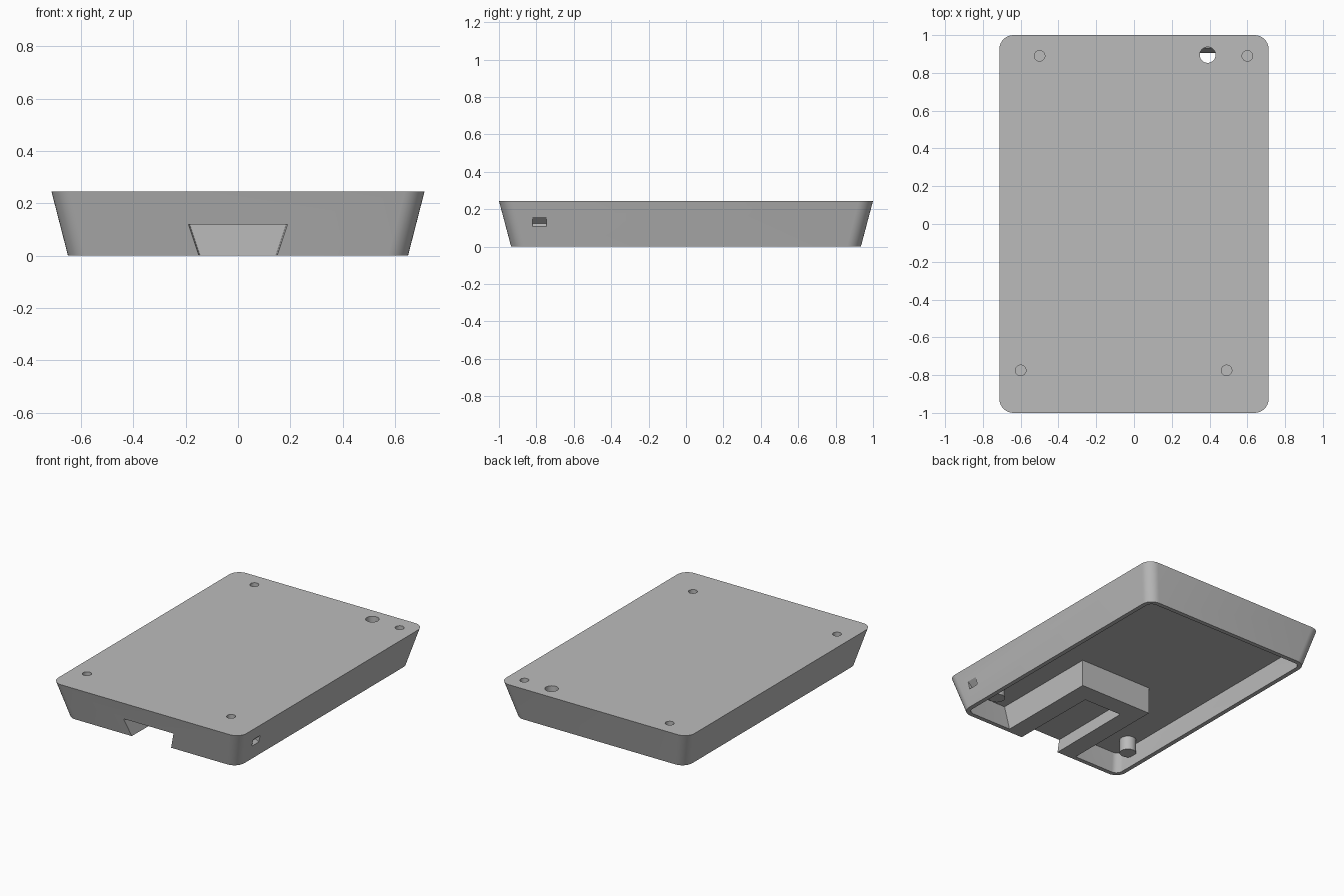
import bpy, bmesh, math

if "Cube" in bpy.data.objects:
    bpy.data.objects.remove(bpy.data.objects["Cube"])

TOP, CEILING, WALL = 0.245, 0.185, 0.03


def loft(name, lower, upper):
    """Closed solid between two matching rings of points."""
    bm = bmesh.new()
    a = [bm.verts.new(p) for p in lower]
    b = [bm.verts.new(p) for p in upper]
    n = len(a)
    for i in range(n):
        j = (i + 1) % n
        bm.faces.new((a[i], a[j], b[j], b[i]))
    bm.faces.new(a[::-1])
    bm.faces.new(b)
    bmesh.ops.recalc_face_normals(bm, faces=bm.faces)
    mesh = bpy.data.meshes.new(name)
    bm.to_mesh(mesh)
    bm.free()
    obj = bpy.data.objects.new(name, mesh)
    bpy.context.collection.objects.link(obj)
    return obj


def rounded_ring(z, inset=0.0, radius=0.075, steps=8):
    """Rounded rectangle of the drafted outer wall at height z."""
    t = z / TOP
    hx = 0.65 + 0.063 * t - inset
    hy = 0.935 + 0.065 * t - inset
    r = radius - inset
    ring = []
    for q, (sx, sy) in enumerate(((1, 1), (-1, 1), (-1, -1), (1, -1))):
        for k in range(steps + 1):
            a = math.pi / 2 * (q + k / steps)
            ring.append((sx * (hx - r) + r * math.cos(a),
                         sy * (hy - r) + r * math.sin(a), z))
    return ring


def cylinder(name, x, y, z0, z1, r, sides=32):
    rings = [[(x + r * math.cos(2 * math.pi * i / sides),
               y + r * math.sin(2 * math.pi * i / sides), z)
              for i in range(sides)] for z in (z0, z1)]
    return loft(name, *rings)


def box_ring(hx, y0, y1, z):
    return [(-hx, y0, z), (hx, y0, z), (hx, y1, z), (-hx, y1, z)]


def subtract(target, cutter):
    """Cut one solid out of another and discard the cutter."""
    mod = target.modifiers.new("cut", 'BOOLEAN')
    mod.operation, mod.solver, mod.object = 'DIFFERENCE', 'EXACT', cutter
    bpy.context.view_layer.objects.active = target
    bpy.ops.object.modifier_apply(modifier=mod.name)
    bpy.data.objects.remove(cutter)


# Drafted outer body
case = loft("case_shell", rounded_ring(0), rounded_ring(TOP))

# Hollow underside, leaving the slot housing and the screw posts standing
cavity = loft("cavity", rounded_ring(-0.03, WALL), rounded_ring(CEILING, WALL))
subtract(cavity, loft("slot_housing", box_ring(0.275, -1.1, -0.18, -0.1),
                      box_ring(0.275, -1.1, -0.18, 0.3)))
screws = [(-0.5, 0.89), (0.6, 0.89), (-0.6, -0.775), (0.49, -0.775)]
for x, y in screws:
    subtract(cavity, cylinder("screw_post", x, y, 0.09, 0.3, 0.053))
subtract(case, cavity)

# Dovetail slot, open at the front and below
def slot_ring(y, narrow):
    return [(-0.14 + narrow, y, -0.03), (0.14 - narrow, y, -0.03),
            (0.19 - narrow, y, 0.12), (-0.19 + narrow, y, 0.12)]

subtract(case, loft("dovetail_slot", slot_ring(-1.1, 0), slot_ring(-0.31, 0.005)))

# Blind screw holes and the cable hole through the top
for x, y in screws:
    subtract(case, cylinder("screw_hole", x, y, 0.125, 0.3, 0.028))
subtract(case, cylinder("cable_hole", 0.39, 0.895, 0.1, 0.3, 0.042))

# V-shaped catch notch in the side wall
def notch_ring(y):
    return [(0.655, y, 0.125), (0.71, y, 0.083), (0.71, y, 0.175)]

subtract(case, loft("side_notch", notch_ring(-0.82), notch_ring(-0.745)))

# Plain grey plastic
grey = bpy.data.materials.new("grey_plastic")
grey.use_nodes = True
colour = (0.5, 0.5, 0.5, 1)
grey.diffuse_color = colour
grey.node_tree.nodes["Principled BSDF"].inputs["Base Color"].default_value = colour
case.data.materials.clear()
case.data.materials.append(grey)

bpy.ops.object.select_all(action='DESELECT')
case.select_set(True)
bpy.context.view_layer.objects.active = case
bpy.ops.object.shade_smooth_by_angle(angle=math.radians(14))
